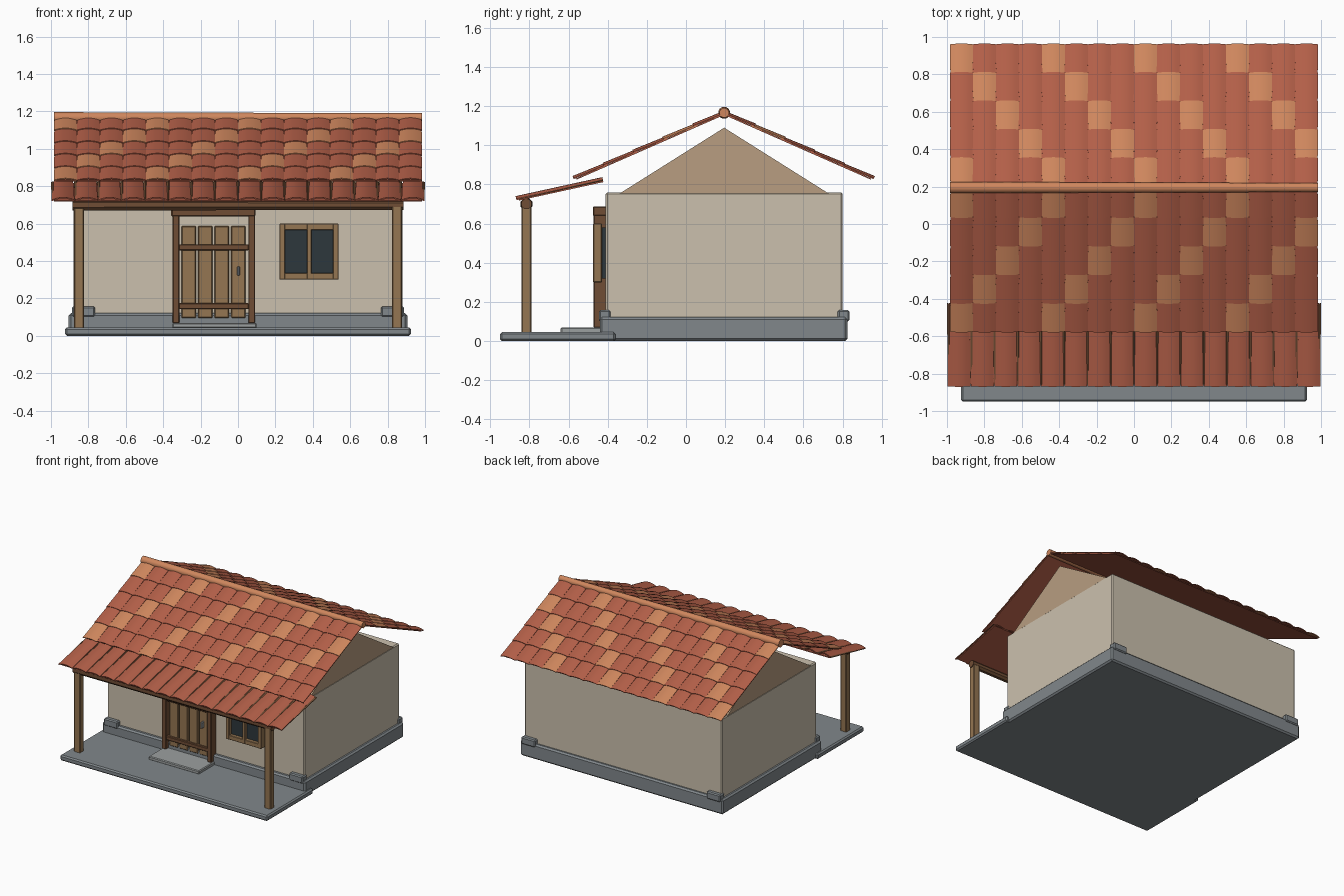
import bpy, bmesh, math
from mathutils import Vector, Matrix

if "Cube" in bpy.data.objects:
    bpy.data.objects.remove(bpy.data.objects["Cube"])


def mat(name, r, g, b):
    m = bpy.data.materials.new(name)
    m.diffuse_color = (r, g, b, 1)
    m.use_nodes = True
    m.node_tree.nodes["Principled BSDF"].inputs["Base Color"].default_value = m.diffuse_color
    return m


RED = mat("red_tile", .45, .115, .065)
ORANGE = mat("orange_tile", .62, .24, .11)
PLASTER = mat("plaster", .60, .53, .42)
GABLE = mat("gable_plaster", .48, .34, .22)
STONE = mat("stone", .22, .245, .26)
STEP = mat("light_stone", .33, .35, .35)
DARK = mat("dark_wood", .16, .075, .035)
WOOD = mat("light_wood", .30, .18, .085)
GLASS = mat("glass", .026, .038, .045)
METAL = mat("metal", .35, .36, .36)


def finish(name, bm, mats):
    bmesh.ops.recalc_face_normals(bm, faces=bm.faces)
    me = bpy.data.meshes.new(name)
    bm.to_mesh(me)
    bm.free()
    for m in mats:
        me.materials.append(m)
    ob = bpy.data.objects.new(name, me)
    bpy.context.collection.objects.link(ob)
    return ob


def box(name, x, y, z, m, bevel=0.004):
    """Bevelled box from (min, max) ranges."""
    bm = bmesh.new()
    size = [b - a for a, b in (x, y, z)]
    mid = [(a + b) / 2 for a, b in (x, y, z)]
    bmesh.ops.create_cube(bm, size=1, matrix=Matrix.Translation(mid) @ Matrix.Diagonal((*size, 1)))
    if bevel:
        bmesh.ops.bevel(bm, geom=bm.edges[:], offset=bevel, segments=1, affect='EDGES')
    return finish(name, bm, [m])


def log(name, half, y, z, r1, r2, m, sides):
    """Tapered pole along x."""
    bm = bmesh.new()
    bmesh.ops.create_cone(bm, cap_ends=True, segments=sides, radius1=r1, radius2=r2, depth=2 * half,
                          matrix=Matrix.Translation((0, y, z)) @ Matrix.Rotation(math.pi / 2, 4, 'Y')
                          @ Matrix.Rotation(math.pi / sides, 4, 'Z'))
    return finish(name, bm, [m])


def smooth(ob):
    bpy.ops.object.select_all(action='DESELECT')
    ob.select_set(True)
    bpy.context.view_layer.objects.active = ob
    bpy.ops.object.shade_smooth_by_angle(angle=math.radians(35))


def slope_frame(top, bottom):
    """Map (u across, v down the slope, w outward) to world, for a slope in the yz plane."""
    a, b = Vector((0, *top)), Vector((0, *bottom))
    d = (b - a).normalized()
    n = Vector((0, -d.z, d.y)) if d.y > 0 else Vector((0, d.z, -d.y))
    return (lambda u, v, w: a + Vector((u, 0, 0)) + d * v + n * w), (b - a).length


def add_tile(bm, place, u, ends, h, t, index, n=6):
    """Arched tile; ends are (v, width, lift) for the upper and lower end."""
    rings = []
    for v, width, lift in ends:
        ks = [2 * i / n - 1 for i in range(n + 1)]
        prof = [(k, h * (1 - k * k) + t) for k in ks] + [(k, h * (1 - k * k)) for k in reversed(ks)]
        rings.append([bm.verts.new(place(u + k * width / 2, v, w + lift)) for k, w in prof])
    a, b = rings
    c = len(a)
    faces = [bm.faces.new((a[i], a[(i + 1) % c], b[(i + 1) % c], b[i])) for i in range(c)]
    for r in rings:
        faces += [bm.faces.new((r[i], r[i + 1], r[c - 2 - i], r[c - 1 - i])) for i in range(n)]
    for f in faces:
        f.material_index = index


def deck(name, top, bottom, half, t, m, trim=0.012):
    """Thin board under the tiles."""
    place, L = slope_frame(top, bottom)
    bm = bmesh.new()
    vs = [bm.verts.new(place(x, v, w)) for x in (-half, half)
          for v, w in ((0, 0), (L - trim, 0), (L - trim, t), (0, t))]
    bmesh.ops.convex_hull(bm, input=vs)
    bmesh.ops.dissolve_limit(bm, angle_limit=.01, verts=bm.verts[:], edges=bm.edges[:])
    return finish(name, bm, [m])


# Ground slab, plinth, step and corner stones
box("porch_slab", (-.925, .925), (-.95, -.36), (0, .045), STONE, .01)
box("plinth", (-.905, .905), (-.44, .825), (0, .122), STONE, .012)
box("door_step", (-.35, .10), (-.64, -.42), (.04, .07), STEP, .006)
for sx in (-1, 1):
    for y in ((-.445, -.385), (.775, .835)):
        box("corner_stone", sorted((sx * .765, sx * .888)), y, (.10, .158), STONE, .008)

# Walls and gable
box("walls", (-.88, .88), (-.41, .80), (.11, .76), PLASTER, .008)
bm = bmesh.new()
rings = [[bm.verts.new((x, y, z)) for y, z in ((-.345, .75), (.735, .75), (.195, 1.09))] for x in (-.878, .878)]
for r in rings:
    bm.faces.new(r)
for i in range(3):
    j = (i + 1) % 3
    bm.faces.new((rings[0][i], rings[0][j], rings[1][j], rings[1][i]))
finish("gable", bm, [GABLE])

# Main roof: two slopes of arched tiles in five staggered rows
COLS, ROWS, PITCH = 16, 5, .123
for side, eave in (("front", (-.57, .82)), ("back", (.955, .82))):
    ridge = (.195, 1.155)
    place, L = slope_frame(ridge, eave)
    bm = bmesh.new()
    step = L / ROWS
    for c in range(COLS):
        for r in range(ROWS):
            low = L - r * step
            high = max(0, low - step - .02)
            add_tile(bm, place, (c - (COLS - 1) / 2) * PITCH,
                     ((high, PITCH - .004, .003), (low, PITCH, .008)), .011, .006, int((r - c) % 4 == 0))
    smooth(finish(side + "_roof_tiles", bm, [RED, ORANGE]))
    deck(side + "_roof_deck", ridge, eave, .975, .006, RED)
smooth(log("ridge_cap", .985, .195, 1.166, .031, .025, ORANGE, 12))

# Porch roof: one row of long tapered tiles
top, low = (-.422, .812), (-.865, .715)
place, L = slope_frame(top, low)
bm = bmesh.new()
for c in range(16):
    add_tile(bm, place, (c - 7.5) * .1247, ((0, .108, .005), (L, .122, .005)), .014, .007, 0)
smooth(finish("porch_roof_tiles", bm, [RED]))
deck("porch_roof_deck", top, low, .985, .006, RED)
bm = bmesh.new()
for c in range(17):
    add_tile(bm, place, (c - 8) * .1235, ((0, .024, .006), (L - .01, .016, .006)), .004, .004, 0, 2)
finish("porch_roof_joint_strips", bm, [DARK])

# Porch posts and beam
for sx in (-1, 1):
    box("porch_post", sorted((sx * .823, sx * .877)), (-.84, -.79), (.04, .695), WOOD, .005)
log("porch_beam", .885, -.815, .70, .033, .028, DARK, 8)

# Door
for x in (-.35, .055):
    box("door_post", (x, x + .036), (-.472, -.405), (.068, .645), DARK)
box("door_lintel", (-.357, .093), (-.476, -.405), (.638, .688), DARK, .006)
for i in range(4):
    x = -.302 + i * .0885
    box("door_plank", (x, x + .077), (-.445, -.412), (.095, .588), WOOD, .005)
for z in (.143, .457):
    box("door_rail", (-.318, .058), (-.464, -.435), (z, z + .032), DARK)
box("door_handle", (-.005, .010), (-.475, -.44), (.322, .372), METAL)

# Window
for x in ((.222, .252), (.368, .392), (.508, .538)):
    box("window_stile", x, (-.474, -.43), (.30, .60), WOOD, .003)
for z in ((.30, .336), (.565, .60)):
    box("window_rail", (.224, .536), (-.472, -.43), z, WOOD, .003)
box("window_glass", (.24, .52), (-.444, -.405), (.32, .58), GLASS, 0)
